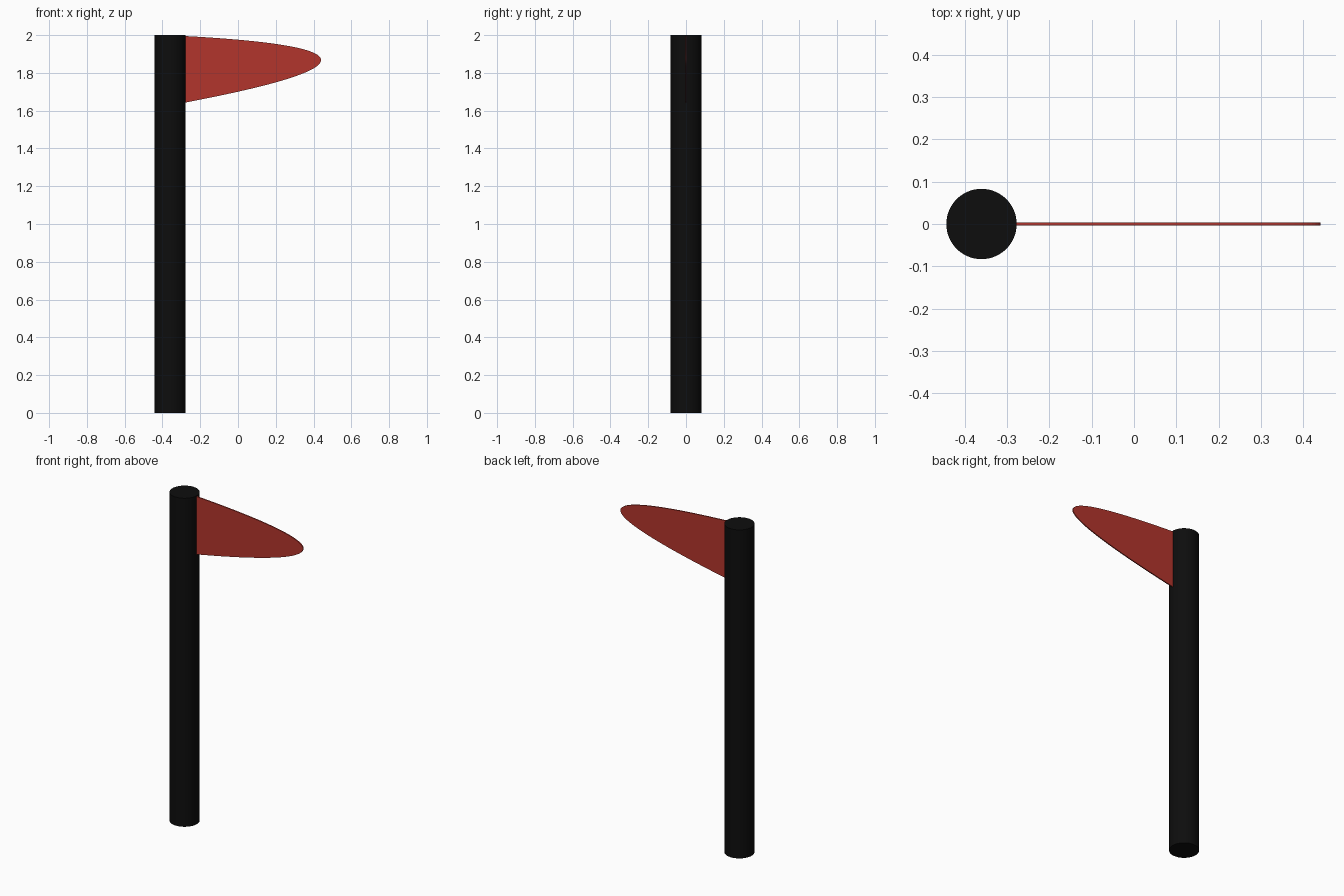
import bpy
import bmesh

if "Cube" in bpy.data.objects:
    bpy.data.objects.remove(bpy.data.objects["Cube"])


def material(name, color):
    mat = bpy.data.materials.new(name)
    mat.diffuse_color = color
    mat.use_nodes = True
    mat.node_tree.nodes["Principled BSDF"].inputs["Base Color"].default_value = mat.diffuse_color
    return mat


# Pole: plain round cylinder
bpy.ops.mesh.primitive_cylinder_add(vertices=64, radius=0.083, depth=2, location=(-0.36, 0, 1))
pole = bpy.context.object
pole.name = "pole"
pole.data.materials.append(material("black", (0.004, 0.004, 0.004, 1)))
bpy.ops.object.shade_smooth_by_angle()

# Pennant: thin plate with a slightly skewed parabolic outline
STEPS, THICKNESS = 48, 0.007
bm = bmesh.new()
outline = []
for i in range(STEPS + 1):
    t = 1 - 2 * i / STEPS
    outline.append(bm.verts.new((0.44 - 0.719 * t * t, -THICKNESS / 2,
                                 1.868 + 0.176 * t - 0.049 * t * t)))
face = bm.faces.new(outline)
ext = bmesh.ops.extrude_face_region(bm, geom=[face])
for v in ext["geom"]:
    if isinstance(v, bmesh.types.BMVert):
        v.co.y += THICKNESS
bmesh.ops.recalc_face_normals(bm, faces=bm.faces)
mesh = bpy.data.meshes.new("pennant")
bm.to_mesh(mesh)
bm.free()
pennant = bpy.data.objects.new("pennant", mesh)
bpy.context.collection.objects.link(pennant)
mesh.materials.append(material("red", (0.45, 0.035, 0.025, 1)))
